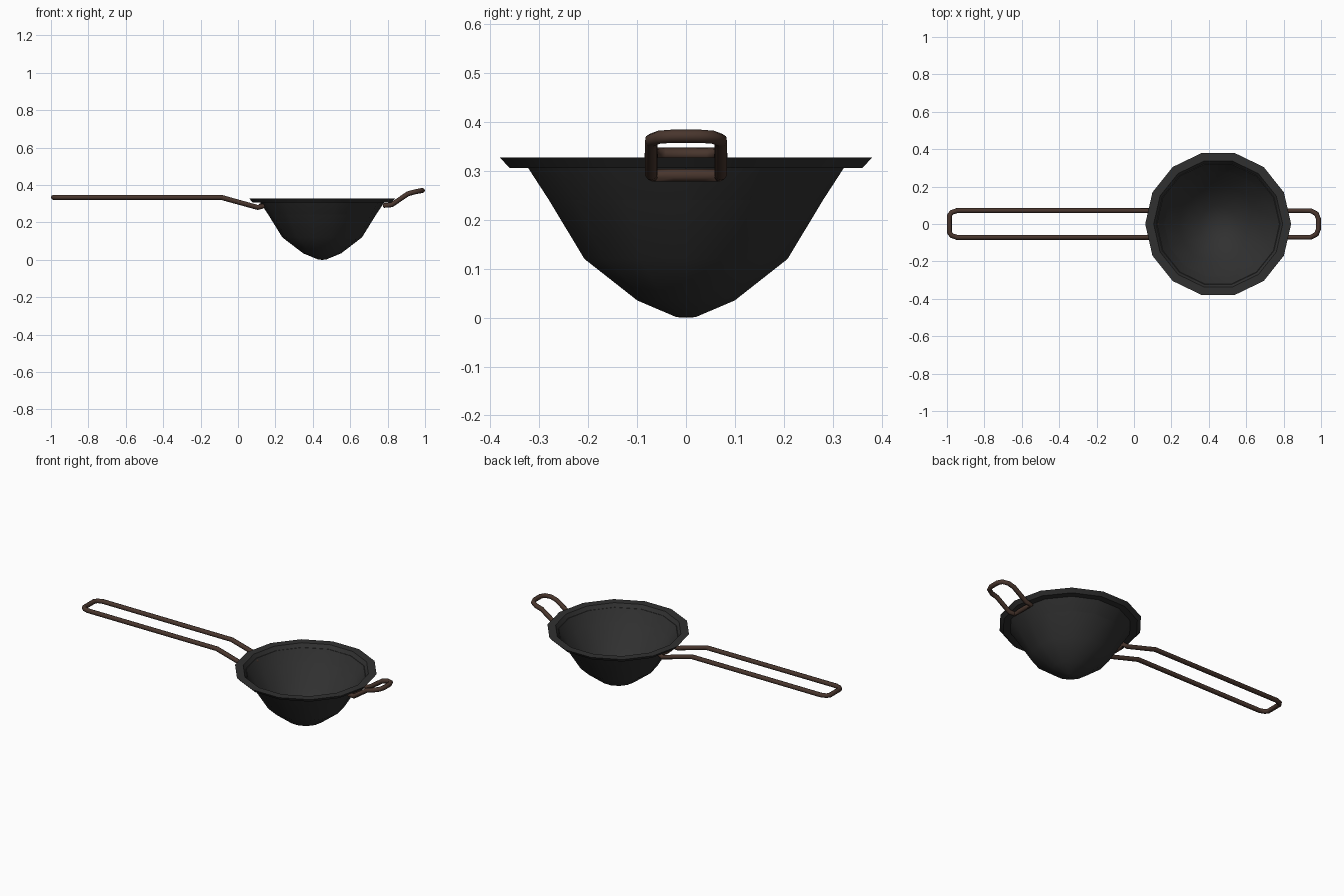
import bpy, bmesh, math

if "Cube" in bpy.data.objects:
    bpy.data.objects.remove(bpy.data.objects["Cube"])

SIDES = 14
CENTRE_X = 0.45


def material(name, rgb):
    m = bpy.data.materials.new(name)
    m.diffuse_color = (*rgb, 1)
    m.use_nodes = True
    m.node_tree.nodes["Principled BSDF"].inputs["Base Color"].default_value = m.diffuse_color
    return m


iron = material("dark_iron", (0.03, 0.03, 0.03))
rust = material("brown_iron", (0.065, 0.036, 0.026))


def finish(obj, mat, angle):
    obj.data.materials.append(mat)
    bpy.ops.object.select_all(action='DESELECT')
    obj.select_set(True)
    bpy.context.view_layer.objects.active = obj
    if obj.type == 'CURVE':
        bpy.ops.object.convert(target='MESH')
    bpy.ops.object.shade_smooth_by_angle(angle=math.radians(angle))


def lathe(name, profile, mat):
    bm = bmesh.new()
    rings = []
    for r, z in profile:
        n = SIDES if r > 0 else 1
        rings.append([bm.verts.new((CENTRE_X + r * math.cos(2 * math.pi * i / SIDES),
                                    r * math.sin(2 * math.pi * i / SIDES), z))
                      for i in range(n)])
    for a, b in zip(rings, rings[1:]):
        for i in range(SIDES):
            j = (i + 1) % SIDES
            if len(a) == 1:
                bm.faces.new((a[0], b[j], b[i]))
            elif len(b) == 1:
                bm.faces.new((a[i], a[j], b[0]))
            else:
                bm.faces.new((a[i], a[j], b[j], b[i]))
    bmesh.ops.recalc_face_normals(bm, faces=bm.faces)
    me = bpy.data.meshes.new(name)
    bm.to_mesh(me)
    bm.free()
    obj = bpy.data.objects.new(name, me)
    bpy.context.collection.objects.link(obj)
    finish(obj, mat, 40)


def wire_loop(name, half, mat):
    # mirror the half path across y = 0 into one closed loop
    pts = half + [(x, -y, z) for x, y, z in reversed(half)]
    cu = bpy.data.curves.new(name, 'CURVE')
    cu.dimensions = '3D'
    cu.bevel_depth = 0.0135
    cu.bevel_resolution = 2
    sp = cu.splines.new('POLY')
    sp.points.add(len(pts) - 1)
    for p, co in zip(sp.points, pts):
        p.co = (*co, 1)
    sp.use_cyclic_u = True
    obj = bpy.data.objects.new(name, cu)
    bpy.context.collection.objects.link(obj)
    finish(obj, mat, 50)


# bowl with flared rim: outside from the bottom up, then inside back down
lathe("bowl", [(0, 0), (0.02, 0.001), (0.102, 0.035), (0.213, 0.12),
               (0.328, 0.306), (0.370, 0.306), (0.390, 0.327), (0.345, 0.327),
               (0.210, 0.124), (0.100, 0.040), (0, 0.006)], iron)

# long wire handle, bent down to meet the bowl
wire_loop("long_handle", [(-0.987, 0.045, 0.334), (-0.975, 0.062, 0.334),
                          (-0.945, 0.072, 0.334), (-0.09, 0.071, 0.334),
                          (0.105, 0.071, 0.280), (0.132, 0.066, 0.287),
                          (0.120, 0.025, 0.288)], rust)

# short helper handle, bent upwards
wire_loop("helper_handle", [(0.986, 0.028, 0.371), (0.975, 0.055, 0.369),
                            (0.945, 0.071, 0.363), (0.908, 0.071, 0.353),
                            (0.822, 0.071, 0.294), (0.785, 0.066, 0.291),
                            (0.787, 0.025, 0.291)], rust)
